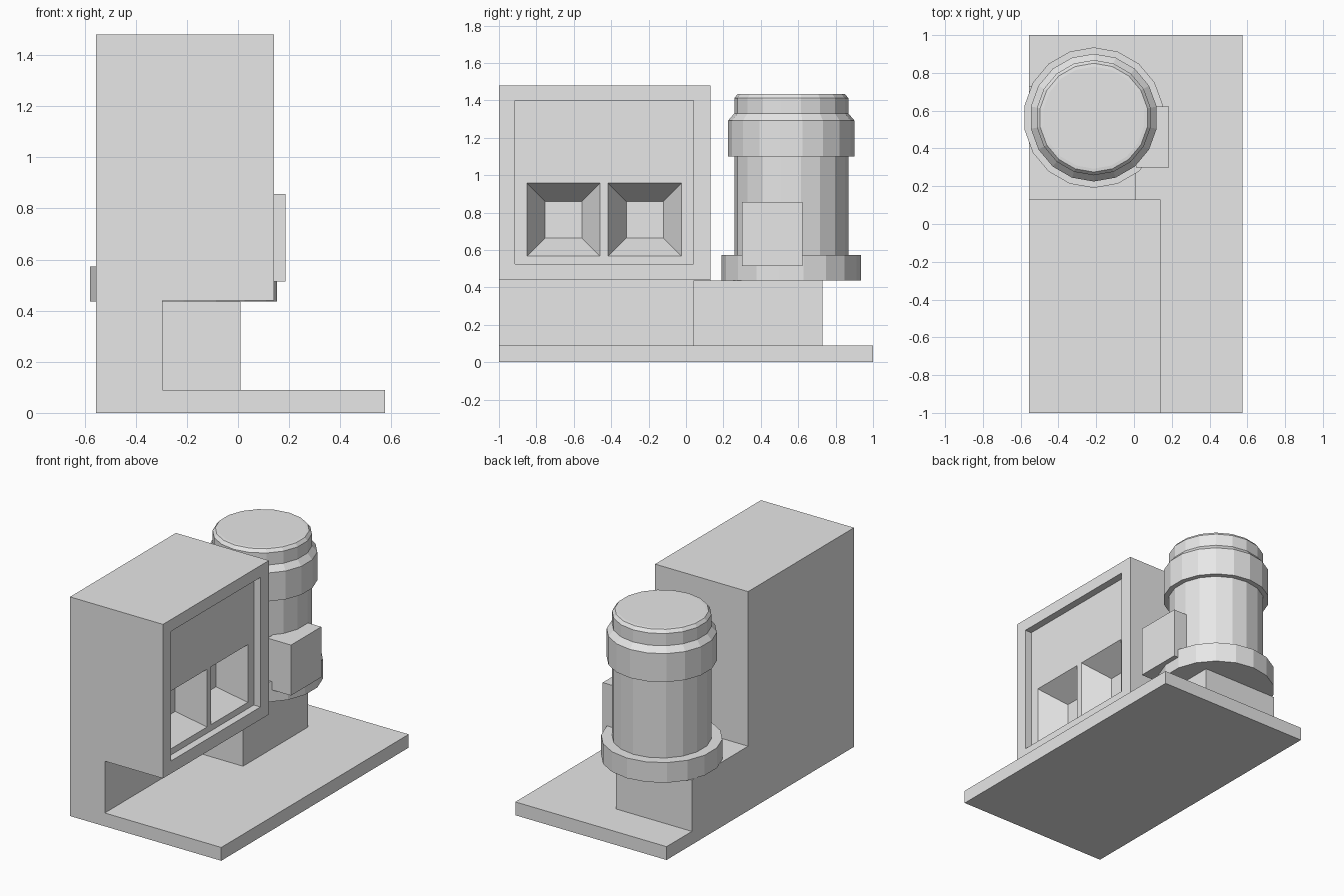
import bpy
import bmesh
from math import cos, sin, pi

cube = bpy.data.objects.get("Cube")
if cube:
    bpy.data.objects.remove(cube, do_unlink=True)

# One plain grey for every part
grey = bpy.data.materials.new("plain_grey")
grey.use_nodes = True
grey.diffuse_color = (0.8, 0.8, 0.8, 1)
grey.node_tree.nodes["Principled BSDF"].inputs["Base Color"].default_value = (0.8, 0.8, 0.8, 1)


def loft(name, rings):
    """Join matching rings of points with quads and cap both ends."""
    bm = bmesh.new()
    loops = [[bm.verts.new(p) for p in ring] for ring in rings]
    for a, b in zip(loops, loops[1:]):
        for i in range(len(a)):
            j = (i + 1) % len(a)
            bm.faces.new((a[i], a[j], b[j], b[i]))
    bm.faces.new(loops[0][::-1])
    bm.faces.new(loops[-1])
    bmesh.ops.recalc_face_normals(bm, faces=bm.faces)
    mesh = bpy.data.meshes.new(name)
    bm.to_mesh(mesh)
    bm.free()
    mesh.materials.append(grey)
    obj = bpy.data.objects.new(name, mesh)
    bpy.context.collection.objects.link(obj)
    return obj


def rect_x(x, y, z, half_y, half_z):
    """Rectangle facing x, centred on y and z."""
    return [(x, y + sy * half_y, z + sz * half_z)
            for sy, sz in ((-1, -1), (1, -1), (1, 1), (-1, 1))]


def box(name, x, y, z):
    cy, cz, hy, hz = sum(y) / 2, sum(z) / 2, (y[1] - y[0]) / 2, (z[1] - z[0]) / 2
    return loft(name, [rect_x(end, cy, cz, hy, hz) for end in x])


def cut(target, cutter):
    cutter.hide_render = True
    mod = target.modifiers.new("cut", "BOOLEAN")
    mod.operation = "DIFFERENCE"
    mod.solver = "EXACT"
    mod.object = cutter
    bpy.context.view_layer.objects.active = target
    bpy.ops.object.modifier_apply(modifier=mod.name)
    bpy.data.objects.remove(cutter, do_unlink=True)


# Base plate
LEFT, PLATE, SHELF = -0.555, 0.09, 0.44
box("base_plate", (LEFT, 0.575), (-1, 1), (0, PLATE))

# Overhanging cabinet: side profile extruded from front to back
profile = [(LEFT, PLATE), (-0.295, PLATE), (-0.295, SHELF),
           (0.14, SHELF), (0.14, 1.48), (LEFT, 1.48)]
cabinet = loft("cabinet", [[(x, y, z) for x, z in profile] for y in (-1, 0.13)])

# Recessed panel with two tapered pockets
PANEL_X, DEPTH, PROUD = 0.09, 0.17, 0.02
cut(cabinet, box("panel_cutter", (PANEL_X, 0.3), (-0.915, 0.04), (0.525, 1.4)))
flare = PROUD * 0.0965 / DEPTH
for y in (-0.655, -0.22):
    cut(cabinet, loft("pocket_cutter", [
        rect_x(PANEL_X - DEPTH, y, 0.762, 0.099, 0.098),
        rect_x(PANEL_X + PROUD, y, 0.762, 0.196 + flare, 0.195 + flare)]))

# Pedestal wrapping the rear of the cabinet
plan = [(LEFT, 0.13), (-0.295, 0.13), (-0.295, 0.04),
        (0.01, 0.04), (0.01, 0.73), (LEFT, 0.73)]
loft("pedestal", [[(x, y, z) for x, y in plan] for z in (PLATE, 0.436)])

# Canister: faceted turned profile of radius and height
SIDES = 18
turned = [(0.372, 0.436), (0.372, 0.572), (0.305, 0.572), (0.305, 1.1),
          (0.338, 1.1), (0.338, 1.292), (0.305, 1.33), (0.305, 1.412),
          (0.288, 1.433), (0.27, 1.435)]
angles = [2 * pi * (i + 0.5) / SIDES for i in range(SIDES)]
loft("canister", [[(-0.213 + r * cos(a), 0.563 + r * sin(a), z) for a in angles]
                  for r, z in turned])

# Control box on the canister side
box("control_box", (0.01, 0.186), (0.3, 0.623), (0.515, 0.856))
